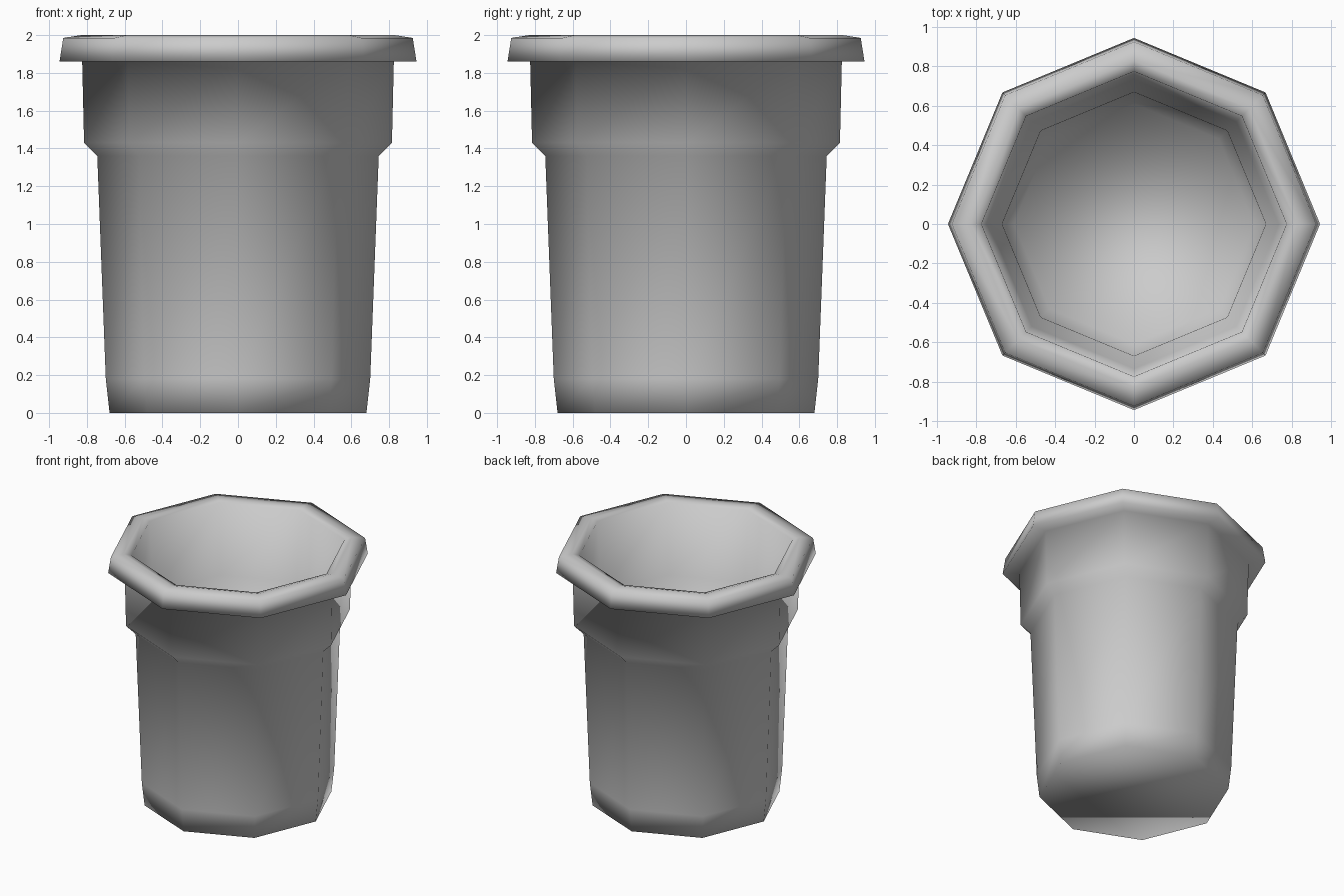
import bpy, bmesh
from math import cos, sin, pi

if "Cube" in bpy.data.objects:
    bpy.data.objects.remove(bpy.data.objects["Cube"])

SIDES = 8

# Closed cross-section (radius, height): outside going up, over the rim, down the inside
PROFILE = [
    (0.68, 0.0), (0.70, 0.18), (0.745, 1.36), (0.815, 1.43), (0.825, 1.86),  # outer wall
    (0.945, 1.86), (0.925, 1.985), (0.83, 2.0), (0.775, 1.985),              # rolled rim
    (0.735, 1.43), (0.67, 1.36), (0.61, 0.09),                              # inner wall
]


def lathe(name, profile, sides):
    """Spin a profile into a low-poly vessel with n-gon caps at both ends."""
    bm = bmesh.new()
    rings = [[bm.verts.new((r * cos(2 * pi * i / sides), r * sin(2 * pi * i / sides), z))
              for i in range(sides)] for r, z in profile]
    for a, b in zip(rings, rings[1:]):
        for i in range(sides):
            j = (i + 1) % sides
            bm.faces.new((a[i], a[j], b[j], b[i]))
    bm.faces.new(rings[0][::-1])   # underside
    bm.faces.new(rings[-1])        # inside floor
    for f in bm.faces:
        f.smooth = True
    mesh = bpy.data.meshes.new(name)
    bm.to_mesh(mesh)
    bm.free()
    obj = bpy.data.objects.new(name, mesh)
    bpy.context.collection.objects.link(obj)
    return obj


# Octagonal pot, fully smooth shaded
lathe("pot", PROFILE, SIDES)
